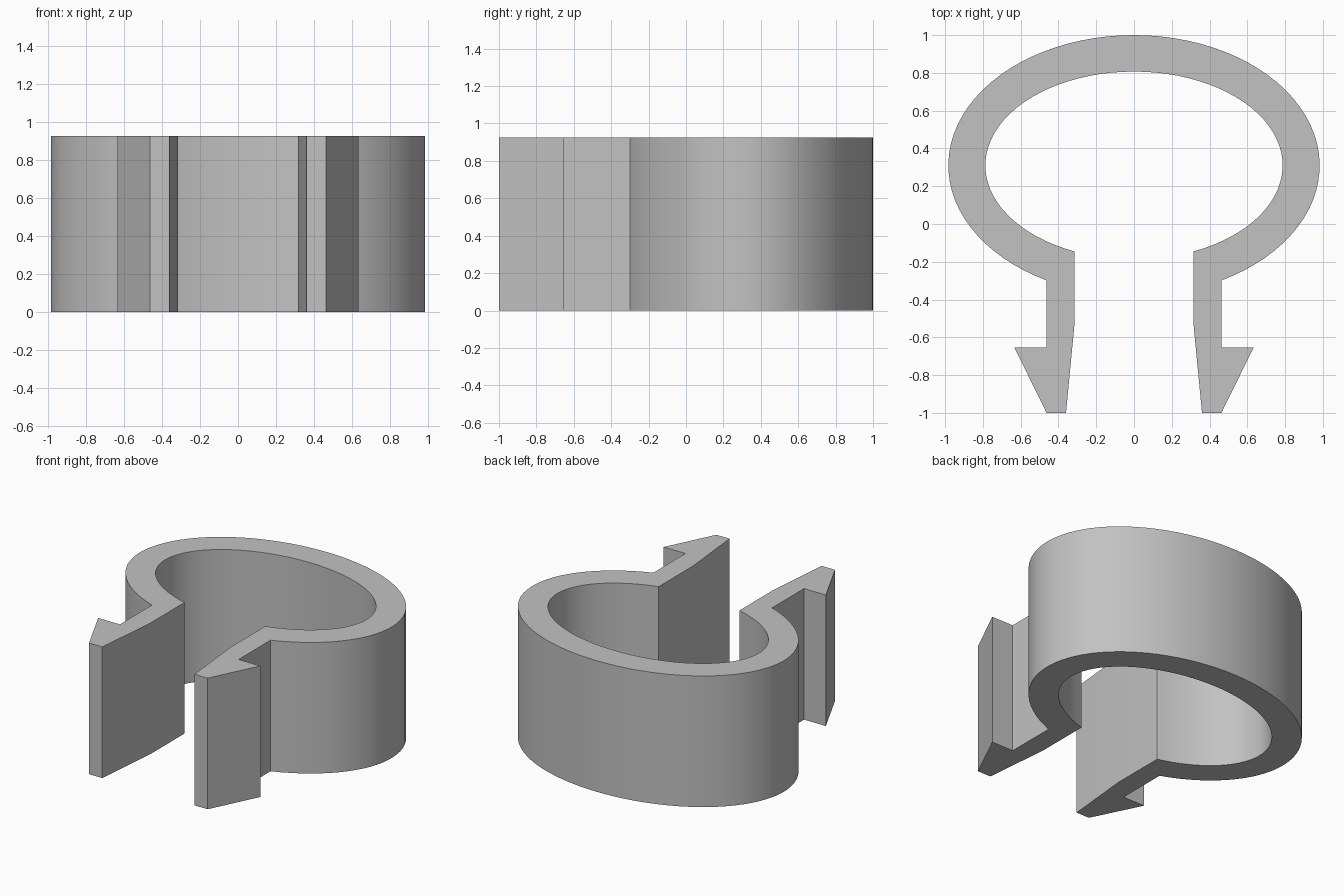
import bpy
import bmesh
from math import acos, cos, sin, pi

HEIGHT = 0.925
CENTRE_Y = 0.31
SEGMENTS = 72

default = bpy.data.objects.get("Cube")
if default:
    bpy.data.objects.remove(default, do_unlink=True)

# Plain grey plastic
grey = bpy.data.materials.new("grey_plastic")
grey.use_nodes = True
colour = (0.54, 0.54, 0.54, 1.0)
grey.diffuse_color = colour
grey.node_tree.nodes["Principled BSDF"].inputs["Base Color"].default_value = colour


def open_ellipse(rx, ry, gap):
    """Arc over the back, from right to left, open at the front for x within gap."""
    start = -acos(gap / rx)
    sweep = pi - 2 * start
    angles = [start + sweep * i / SEGMENTS for i in range(SEGMENTS + 1)]
    return [(rx * cos(a), CENTRE_Y + ry * sin(a)) for a in angles]


# Ring walls, open at the front
outer = open_ellipse(0.983, 0.69, 0.463)
inner = open_ellipse(0.787, 0.497, 0.315)

# Barbed leg, from the outer wall round the tip to the inner wall
leg = [(0.463, -0.655), (0.633, -0.655), (0.463, -1.0), (0.36, -1.0), (0.315, -0.53)]
mirrored_leg = [(-x, y) for x, y in leg]

outline = outer + mirrored_leg + inner[::-1] + leg[::-1]

# Extrude the outline into the clip
bm = bmesh.new()
base = bm.faces.new([bm.verts.new((x, y, 0)) for x, y in outline])
result = bmesh.ops.extrude_face_region(bm, geom=[base], use_keep_orig=True)
top = [v for v in result["geom"] if isinstance(v, bmesh.types.BMVert)]
bmesh.ops.translate(bm, verts=top, vec=(0, 0, HEIGHT))
bmesh.ops.recalc_face_normals(bm, faces=bm.faces)

mesh = bpy.data.meshes.new("snap_clip")
bm.to_mesh(mesh)
bm.free()
mesh.materials.append(grey)
clip = bpy.data.objects.new("snap_clip", mesh)
bpy.context.collection.objects.link(clip)

# Smooth the curved walls, keep the corners crisp
bpy.ops.object.select_all(action="DESELECT")
clip.select_set(True)
bpy.context.view_layer.objects.active = clip
bpy.ops.object.shade_smooth_by_angle(angle=pi / 9)
